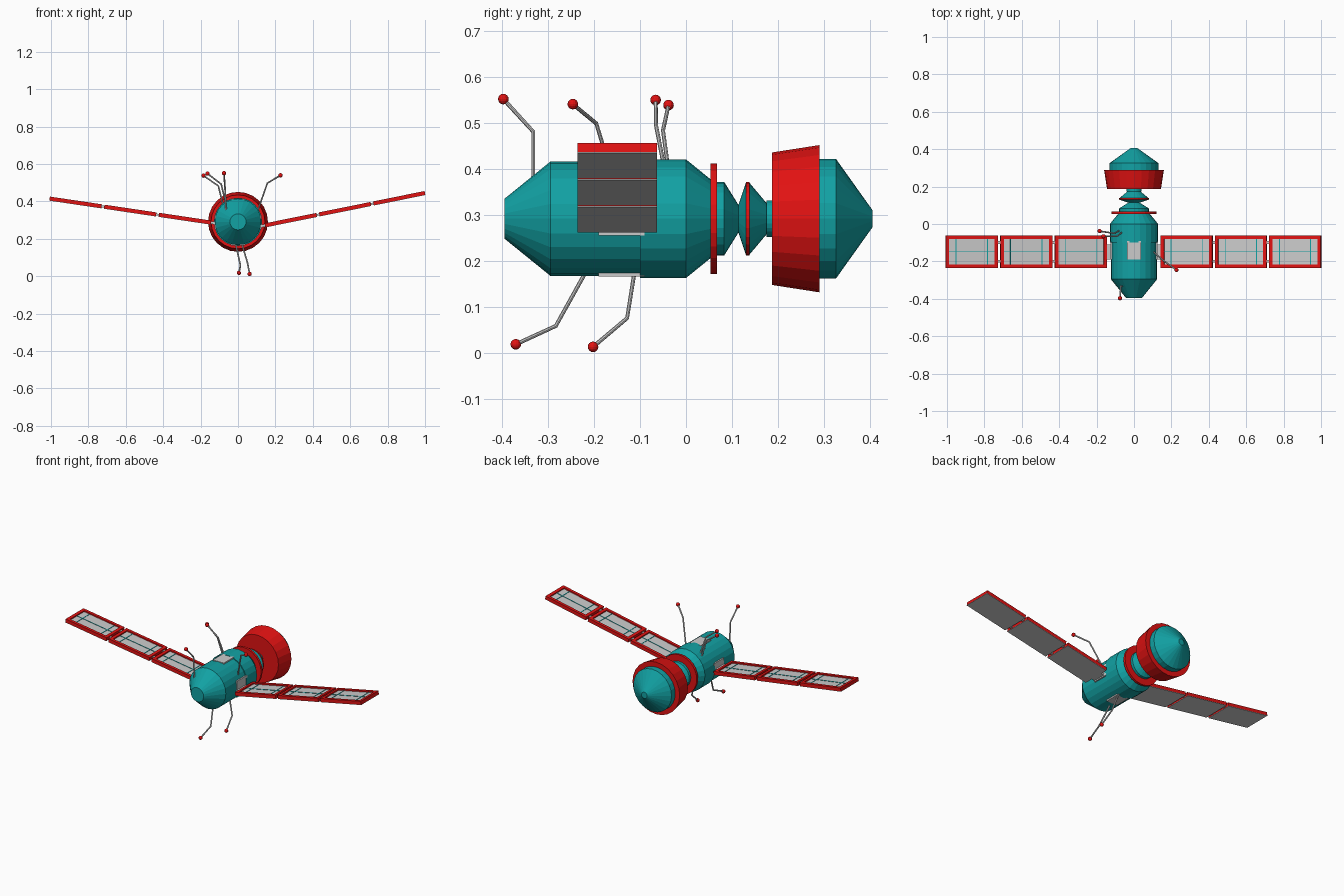
import bpy, bmesh, math
from mathutils import Matrix, Vector

if "Cube" in bpy.data.objects:
    bpy.data.objects.remove(bpy.data.objects["Cube"])

CZ = 0.291   # height of the hull axis


def material(name, rgb):
    m = bpy.data.materials.new(name)
    m.diffuse_color = (*rgb, 1)
    m.use_nodes = True
    m.node_tree.nodes["Principled BSDF"].inputs["Base Color"].default_value = m.diffuse_color
    return m


TEAL = material("teal", (0.006, 0.36, 0.37))
RED = material("red", (0.76, 0.006, 0.006))


def finish(name, bm, mat=None):
    bmesh.ops.recalc_face_normals(bm, faces=bm.faces)
    me = bpy.data.meshes.new(name)
    bm.to_mesh(me)
    bm.free()
    ob = bpy.data.objects.new(name, me)
    bpy.context.collection.objects.link(ob)
    if mat:
        me.materials.append(mat)
    return ob


def lathe(name, profile, mat, n=24):
    """Closed solid turned about the hull axis; profile is (y, radius)."""
    bm = bmesh.new()
    rings = []
    for y, r in profile:
        rings.append([bm.verts.new((r * math.cos(2 * math.pi * i / n), y,
                                    CZ + r * math.sin(2 * math.pi * i / n))) for i in range(n)])
    for a, b in zip(rings, rings[1:]):
        for i in range(n):
            j = (i + 1) % n
            bm.faces.new((a[i], a[j], b[j], b[i]))
    bm.faces.new(rings[0])
    bm.faces.new(rings[-1])
    return finish(name, bm, mat)


def boxes(name, parts, matrix, mat=None):
    """One object from several (centre, size) boxes."""
    bm = bmesh.new()
    for c, s in parts:
        bmesh.ops.create_cube(bm, size=1, matrix=matrix @ Matrix.Translation(c)
                              @ Matrix.Diagonal((*s, 1)))
    return finish(name, bm, mat)


def rod(name, points, r=0.0045, n=8):
    """Bent rod with mitred corners."""
    pts = [Vector(p) for p in points]
    bm = bmesh.new()
    rings = []
    for i, p in enumerate(pts):
        d = Vector()
        if i > 0:
            d += (p - pts[i - 1]).normalized()
        if i < len(pts) - 1:
            d += (pts[i + 1] - p).normalized()
        d.normalize()
        u = d.cross(Vector((1, 0.2, 0))).normalized()
        v = d.cross(u)
        rings.append([bm.verts.new(p + r * (u * math.cos(2 * math.pi * k / n)
                                            + v * math.sin(2 * math.pi * k / n))) for k in range(n)])
    for a, b in zip(rings, rings[1:]):
        for k in range(n):
            j = (k + 1) % n
            bm.faces.new((a[k], a[j], b[j], b[k]))
    bm.faces.new(rings[0])
    bm.faces.new(rings[-1])
    return finish(name, bm)


# Hull sections, front to back
lathe("main_hull", [(-0.395, 0.043), (-0.295, 0.124), (-0.1, 0.124), (-0.1, 0.129),
                    (0.0, 0.129), (0.053, 0.086)], TEAL)
lathe("front_ring", [(0.053, 0.12), (0.067, 0.12)], RED)
lathe("neck_collar", [(0.067, 0.08), (0.083, 0.08), (0.114, 0.03)], TEAL)
lathe("neck_front_cone", [(0.114, 0.03), (0.130, 0.078)], TEAL)
lathe("neck_ring", [(0.130, 0.08), (0.138, 0.08)], RED)
lathe("neck_rear_cone", [(0.138, 0.078), (0.175, 0.034)], TEAL)
lathe("neck_tube", [(0.175, 0.04), (0.19, 0.04)], TEAL)
lathe("rear_band", [(0.187, 0.144), (0.29, 0.16)], RED)
lathe("rear_cap", [(0.285, 0.13), (0.326, 0.13), (0.405, 0.019)], TEAL)

# Grey hatches around the hull
for i, side in enumerate(("top", "left", "bottom", "right")):
    m = Matrix.Translation((0, -0.14, CZ)) @ Matrix.Rotation(-i * math.pi / 2, 4, 'Y')
    boxes(side + "_hatch", [((0, 0, 0.117), (0.074, 0.1, 0.018))], m)

# Solar wings: three framed panels a side
L, W, T, F = 0.281, 0.173, 0.022, 0.018   # panel length, width, thickness, frame width
for side, s, z0, z1 in (("right", 1, 0.272, 0.445), ("left", -1, 0.287, 0.414)):
    ang = math.atan2(z1 - z0, 0.855)
    c, sn = math.cos(ang), math.sin(ang)
    m = Matrix(((s * c, 0, -s * sn, s * 0.145), (0, 1, 0, -0.149),
                (sn, 0, c, z0), (0, 0, 0, 1)))
    boxes(side + "_wing_root", [((-0.012, 0, 0), (0.04, 0.08, 0.014))], m)
    for k in range(3):
        x = k * 0.2955 + L / 2
        tag = f"{side}_panel_{k + 1}"
        boxes(tag + "_plate", [((x, 0, -T / 2 + 0.001), (L, W, 0.002)),
                               ((x, 0, -0.003), (L - 2 * F, W - 2 * F, 0.013))], m)
        h, zc = T - 0.002, 0.001
        boxes(tag + "_frame",
              [((x + e * (L - F) / 2, 0, zc), (F, W, h)) for e in (-1, 1)] +
              [((x, e * (W - F) / 2, zc), (L - 2 * F, F, h)) for e in (-1, 1)], m, RED)
        boxes(tag + "_grid_lines",
              [((x + e * 0.085, 0, 0.004), (0.004, W - 2 * F, 0.003)) for e in (-1, 1)] +
              [((x, 0, 0.004), (L - 2 * F, 0.004, 0.003))], m, TEAL)
        if k:
            boxes(tag + "_hinge", [((x - L / 2 - 0.0073, e * 0.05, 0), (0.02, 0.015, 0.01))
                                   for e in (-1, 1)], m)

# Bent aerials with ball tips: base, bend, tip
aerials = {
    "front_top": [(-0.063, -0.332, 0.34), (-0.07, -0.332, 0.48), (-0.075, -0.397, 0.551)],
    "right_top": [(0.105, -0.15, 0.35), (0.157, -0.195, 0.498), (0.227, -0.246, 0.54)],
    "left_top": [(-0.065, -0.045, 0.39), (-0.09, -0.065, 0.493), (-0.163, -0.066, 0.549)],
    "left_rear_top": [(-0.08, -0.036, 0.38), (-0.105, -0.05, 0.483), (-0.184, -0.038, 0.538)],
    "front_bottom": [(-0.013, -0.218, 0.175), (0.013, -0.283, 0.058), (0.005, -0.37, 0.018)],
    "rear_bottom": [(0.02, -0.112, 0.175), (0.05, -0.128, 0.075), (0.062, -0.202, 0.0125)],
}
for name, pts in aerials.items():
    rod(name + "_aerial", pts)
    bm = bmesh.new()
    bmesh.ops.create_uvsphere(bm, u_segments=12, v_segments=8, radius=0.0115,
                              matrix=Matrix.Translation(pts[-1]))
    finish(name + "_aerial_tip", bm, RED)
